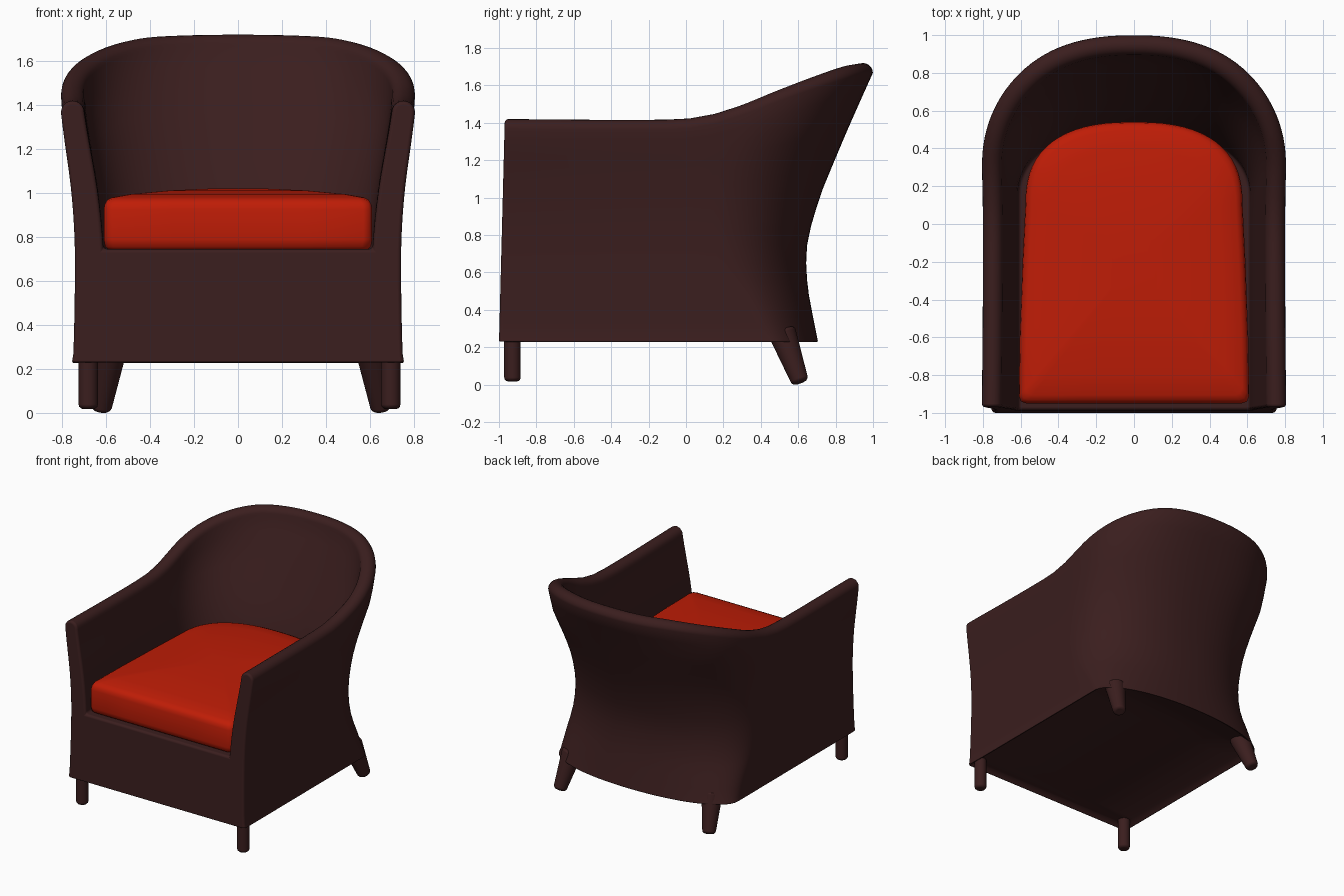
import bpy, bmesh, math
from mathutils import Vector

if "Cube" in bpy.data.objects:
    bpy.data.objects.remove(bpy.data.objects["Cube"])


def material(name, rgb):
    m = bpy.data.materials.new(name)
    m.use_nodes = True
    m.diffuse_color = (*rgb, 1)
    bsdf = m.node_tree.nodes["Principled BSDF"]
    bsdf.inputs["Base Color"].default_value = (*rgb, 1)
    bsdf.inputs["Roughness"].default_value = 0.7
    return m


BROWN = material("dark brown weave", (0.043, 0.013, 0.013))
RED = material("red fabric", (0.52, 0.012, 0.002))


def finish(name, bm, mat, bevel=0):
    """Turn a bmesh into a smooth object, with rounded edges if asked."""
    mesh = bpy.data.meshes.new(name)
    bm.to_mesh(mesh)
    bm.free()
    mesh.materials.append(mat)
    mesh.shade_smooth()
    obj = bpy.data.objects.new(name, mesh)
    bpy.context.scene.collection.objects.link(obj)
    if bevel:
        mod = obj.modifiers.new("rounded edges", "BEVEL")
        mod.width, mod.segments = bevel, 3
        mod.limit_method, mod.angle_limit = "ANGLE", math.radians(50)
        mod.use_clamp_overlap = False
        mod.harden_normals = True
    return obj


def curve(points):
    """Smooth function through a few (input, output) points."""
    n = len(points)

    def slope(i):
        a, b = points[max(i - 1, 0)], points[min(i + 1, n - 1)]
        return (b[1] - a[1]) / (b[0] - a[0])

    def f(v):
        v = min(max(v, points[0][0]), points[-1][0])
        i = max(k for k in range(n - 1) if points[k][0] <= v)
        (a, fa), (b, fb) = points[i], points[i + 1]
        h = b - a
        s = (v - a) / h
        return (fa * (1 + 2 * s) * (1 - s) ** 2 + fb * s * s * (3 - 2 * s)
                + h * s * (1 - s) * (slope(i) * (1 - s) - slope(i + 1) * s))
    return f


# Shell shape by height: half width, back depth, start of the round back, its fullness
BOTTOM, SEAT, RIM = 0.22, 0.745, 0.053
width = curve([(BOTTOM, .757), (.28, .748), (.74, .742), (1, .755), (1.4, .802), (1.72, .812)])
back = curve([(BOTTOM, .708), (.4, .672), (.55, .648), (.75, .648), (1, .715),
              (1.2, .795), (1.4, .88), (1.72, 1.023)])
bend = curve([(BOTTOM, .44), (.4, .33), (.55, .22), (.75, .15), (1, .15), (1.2, .2), (1.4, .28)])
square = curve([(BOTTOM, 2.1), (.75, 2.2), (1.2, 2.25), (1.4, 2.35)])
# Rim height by depth
rim_height = curve([(-1, 1.42), (-.1, 1.417), (.1, 1.435), (.3, 1.495), (.5, 1.57),
                    (.7, 1.64), (.9, 1.703), (1, 1.72)])

STRAIGHT, ARC = 10, 56
stations = [("side", 1, i / STRAIGHT) for i in range(STRAIGHT)]
stations += [("arc", 0, math.pi * i / ARC) for i in range(ARC + 1)]
stations += [("side", -1, 1 - i / STRAIGHT) for i in range(1, STRAIGHT + 1)]


def shell_point(station, plan_z, inset, z):
    kind, side, v = station
    w, start = width(plan_z) - inset, bend(plan_z)
    if kind == "side":
        front = -1 + 0.026 * (z - BOTTOM)
        flare = 0.01 * (1 - v) ** 2 * max(plan_z - SEAT, 0)
        return Vector((side * (w + flare), front + (start - front) * v, z))
    p = 2 / square(plan_z)
    c, s = math.cos(v), max(math.sin(v), 0)
    return Vector((math.copysign(w * abs(c) ** p, c),
                   start + (back(plan_z) - inset - start) * s ** p, z))


def shell_column(station):
    top = 1.5
    for _ in range(6):
        top = rim_height(shell_point(station, top - RIM, 0, top).y)
    zc = top - RIM
    low = [BOTTOM, .265, .33, .4, .48, .56, .65, SEAT]
    pts = [shell_point(station, z, 0, z) for z in low]
    steps = 9
    for k in range(1, steps):
        z = SEAT + (zc - SEAT) * k / steps
        pts.append(shell_point(station, z, 0, z))
    for k in range(11):
        a = math.pi * k / 10
        pts.append(shell_point(station, zc, RIM * (1 - math.cos(a)), zc + RIM * math.sin(a)))
    for k in range(1, steps + 1):
        z = zc + (SEAT - zc) * k / steps
        pts.append(shell_point(station, z, 2 * RIM + .024 * k / steps, z))
    return pts, len(low) - 1


# Woven body: outer wall, rolled rim, inner wall, seat deck, front panel, underside
bm = bmesh.new()
grid = []
for st in stations:
    pts, seat_row = shell_column(st)
    grid.append([bm.verts.new(p) for p in pts])
for a, b in zip(grid, grid[1:]):
    for j in range(len(a) - 1):
        bm.faces.new((a[j], b[j], b[j + 1], a[j + 1]))
first, last = grid[0], grid[-1]
bm.faces.new(first[seat_row:])
bm.faces.new(last[seat_row:])
bm.faces.new(first[:seat_row + 1] + [first[-1], last[-1]] + last[seat_row::-1])
bm.faces.new([c[-1] for c in grid])
underside = bm.faces.new([c[0] for c in grid])
bmesh.ops.recalc_face_normals(bm, faces=bm.faces)
bmesh.ops.inset_region(bm, faces=[underside], thickness=0.05, depth=-0.04)
finish("woven_body", bm, BROWN, 0.018)

# Seat cushion: tapered outline with a round back, stacked in soft rings
half = [(0, -.95), (.3, -.95), (.57, -.95), (.598, -.94), (.61, -.91), (.605, -.6), (.59, -.2)]
for k in range(17):
    a = math.pi / 2 * k / 16
    half.append((.575 * math.cos(a) ** .8, .1 + .44 * math.sin(a) ** .8))
half[-1] = (0, .54)
outline = half + [(-x, y) for x, y in half[-2:0:-1]]
rings = [(.96, .74), (.99, .755), (1, .79), (1, .925), (.993, .95), (.975, .968),
         (.94, .98), (.8, .995), (.5, 1.012), (.2, 1.02)]
bm = bmesh.new()
loops = [[bm.verts.new((x * s, -.2 + (y + .2) * s, z)) for x, y in outline] for s, z in rings]
for lo, hi in zip(loops, loops[1:]):
    for i in range(len(lo)):
        j = (i + 1) % len(lo)
        bm.faces.new((lo[i], lo[j], hi[j], hi[i]))
bm.faces.new(loops[0])
bm.faces.new(loops[-1])
bmesh.ops.recalc_face_normals(bm, faces=bm.faces)
finish("seat_cushion", bm, RED)


# Legs: straight at the front, tapered and splayed at the back
def leg(name, top, foot, r_top, r_foot):
    top, foot = Vector(top), Vector(foot)
    axis = foot - top
    bm = bmesh.new()
    bmesh.ops.create_cone(bm, cap_ends=True, segments=24, radius1=r_top, radius2=r_foot,
                          depth=axis.length)
    turn = axis.to_track_quat("Z", "Y").to_matrix()
    for v in bm.verts:
        v.co = turn @ v.co + (top + foot) / 2
    finish(name, bm, BROWN, 0.022)


for side, label in ((1, "left"), (-1, "right")):
    x = side * .688 + .007
    leg("front_leg_" + label, (x, -.928, .29), (x, -.928, .017), .044, .044)
    leg("back_leg_" + label, (side * .595 + .014, .51, .29), (side * .638 + .014, .612, .01),
        .076, .046)
